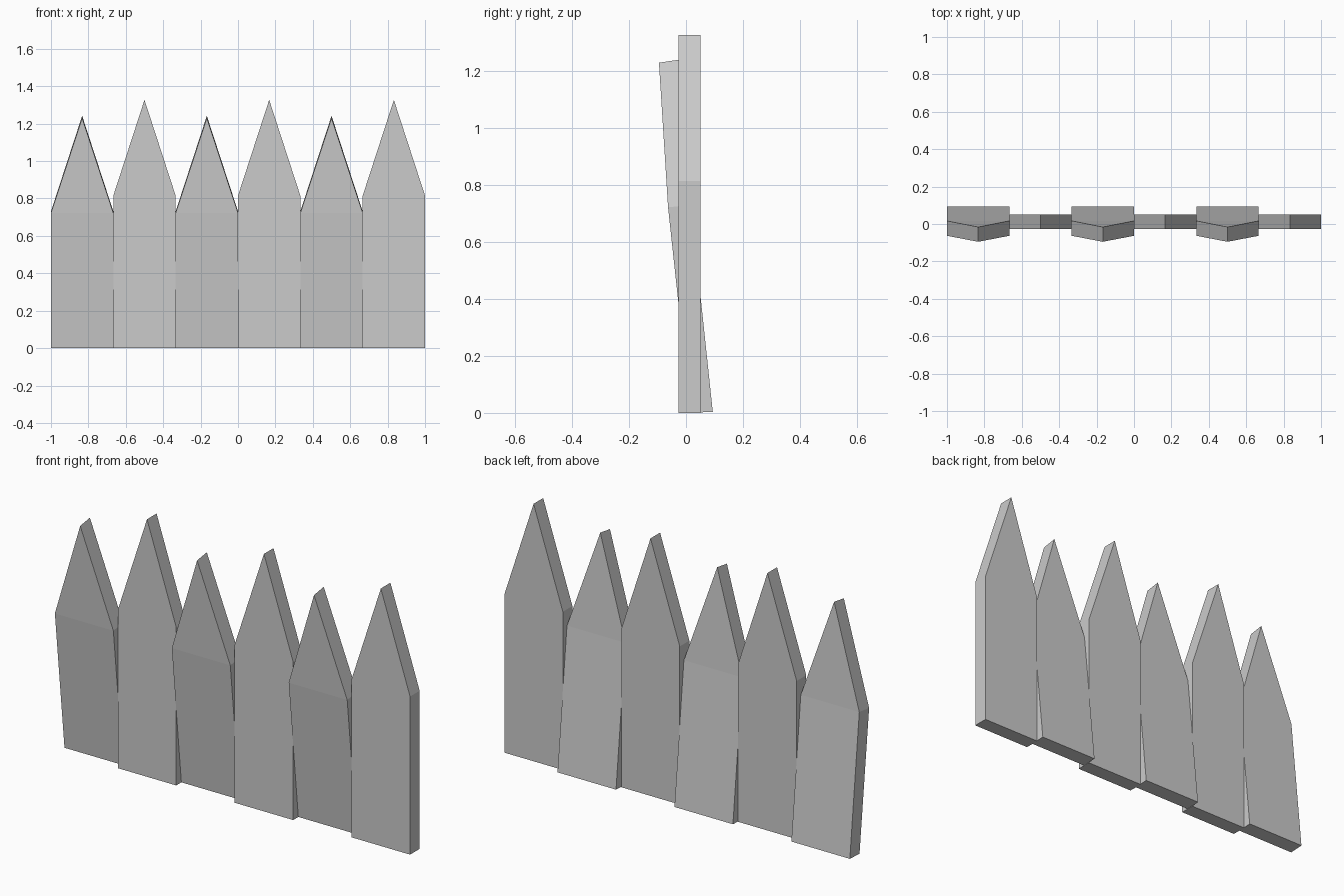
import bpy, bmesh

if "Cube" in bpy.data.objects:
    bpy.data.objects.remove(bpy.data.objects["Cube"])

W = 1 / 3  # plank width


def plank(name, cx, front, back):
    """Pointed plank; front/back give (y, z) at foot, shoulder and tip."""
    bm = bmesh.new()

    def outline(levels):
        (y0, z0), (y1, z1), (y2, z2) = levels
        h = W / 2
        pts = [(-h, y0, z0), (h, y0, z0), (h, y1, z1), (0, y2, z2), (-h, y1, z1)]
        return [bm.verts.new((cx + x, y, z)) for x, y, z in pts]

    f, b = outline(front), outline(back)
    # Body and pointed head on each side, split at the shoulder where it bends
    for v in (f, b):
        bm.faces.new((v[0], v[1], v[2], v[4]))
        bm.faces.new((v[4], v[2], v[3]))
    # Rim
    for i in range(5):
        j = (i + 1) % 5
        bm.faces.new((f[i], b[i], b[j], f[j]))
    bmesh.ops.recalc_face_normals(bm, faces=bm.faces)
    mesh = bpy.data.meshes.new(name)
    bm.to_mesh(mesh)
    bm.free()
    bpy.context.collection.objects.link(bpy.data.objects.new(name, mesh))


# Alternate leaning and upright planks from left to right
for i in range(6):
    cx = -1 + W * (i + 0.5)
    if i % 2 == 0:
        plank(f"leaning_plank_{i + 1}", cx,
              [(0.015, 0), (-0.063, 0.722), (-0.095, 1.23)],
              [(0.094, 0.004), (0.017, 0.731), (-0.016, 1.242)])
    else:
        plank(f"upright_plank_{i + 1}", cx,
              [(-0.027, 0), (-0.027, 0.815), (-0.027, 1.327)],
              [(0.051, 0), (0.051, 0.815), (0.051, 1.327)])
